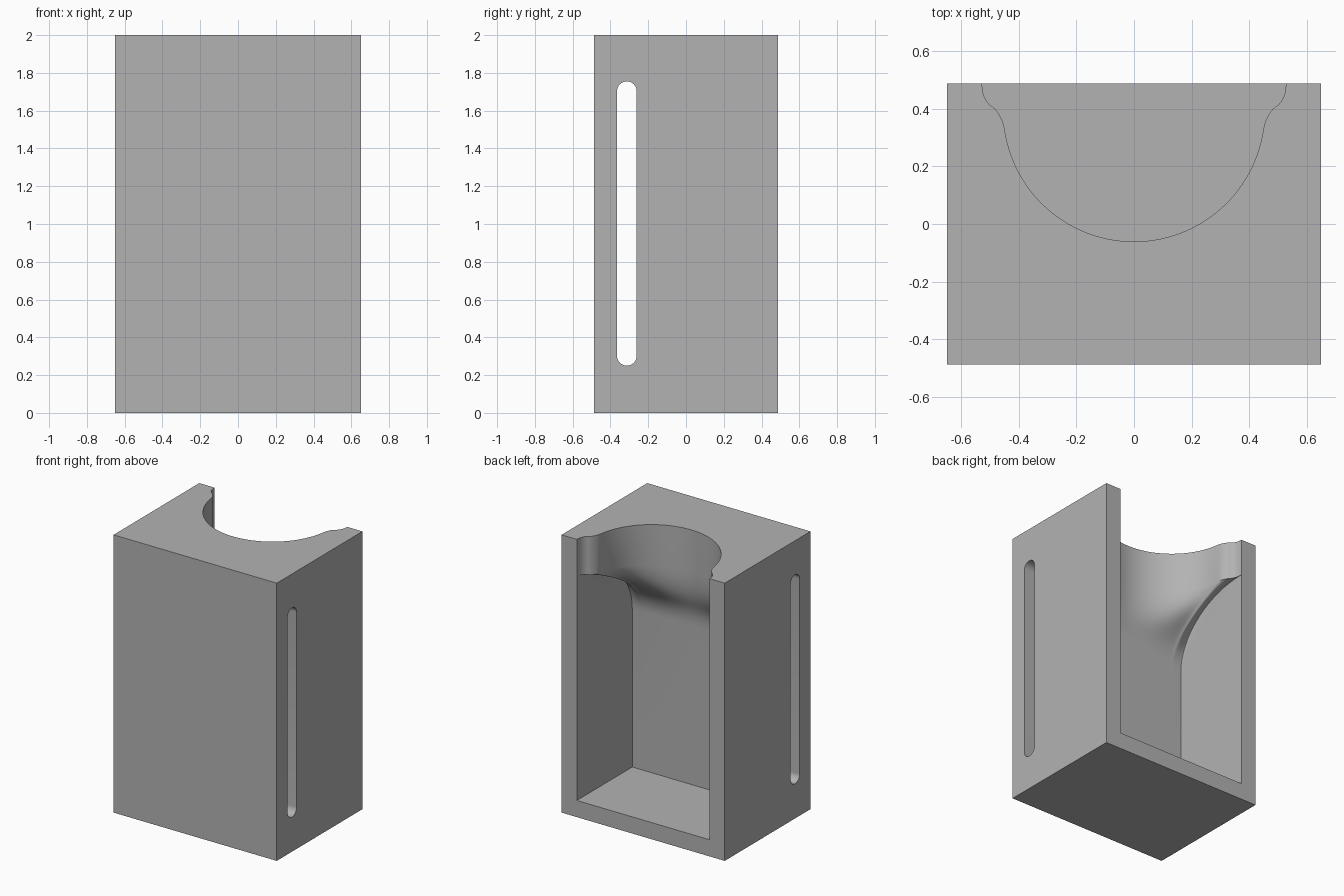
import bpy, bmesh, math
from mathutils import Vector
from mathutils.geometry import interpolate_bezier

if "Cube" in bpy.data.objects:
    bpy.data.objects.remove(bpy.data.objects["Cube"])

WIDTH, DEPTH, HEIGHT = 1.30, 0.975, 2.0
HALF, WALL_Y, FLOOR_Z = 0.528, -0.143, 0.12   # cavity limits
BACK, ABOVE = 0.7, 2.2                        # cutter overshoot

grey = bpy.data.materials.new("light_grey")
grey.use_nodes = True
grey.diffuse_color = (0.45, 0.45, 0.45, 1)
grey.node_tree.nodes["Principled BSDF"].inputs["Base Color"].default_value = grey.diffuse_color


def bezier(points, count):
    a, b, c, d = [Vector((p[0], p[1], 0)) for p in points]
    return [(v.x, v.y) for v in interpolate_bezier(a, b, c, d, count)]


def rings_object(name, rings):
    """Closed solid bridging a row of matching rings."""
    bm = bmesh.new()
    rows = [[bm.verts.new(p) for p in ring] for ring in rings]
    n = len(rows[0])
    for r, s in zip(rows, rows[1:]):
        for i in range(n):
            j = (i + 1) % n
            bm.faces.new((r[i], r[j], s[j], s[i]))
    bm.faces.new(rows[0][::-1])
    bm.faces.new(rows[-1])
    bmesh.ops.recalc_face_normals(bm, faces=bm.faces)
    mesh = bpy.data.meshes.new(name)
    bm.to_mesh(mesh)
    bm.free()
    mesh.materials.append(grey)
    obj = bpy.data.objects.new(name, mesh)
    bpy.context.collection.objects.link(obj)
    return obj


def mouth_outline():
    """Right half of the top opening: round arc, then an S shoulder."""
    cy, r = 0.393, 0.454
    end = math.acos((cy - 0.33) / r)
    arc = [(r * math.sin(end * i / 28), cy - r * math.cos(end * i / 28)) for i in range(29)]
    join = arc[-1]
    arc += bezier([join, (0.455, 0.365), (0.475, 0.395), (0.49, 0.406)], 8)[1:]
    arc += bezier([(0.49, 0.406), (0.515, 0.42), (HALF, 0.45), (HALF, DEPTH / 2)], 8)[1:-1]
    return arc + [(HALF, DEPTH / 2 + 0.001)]


def cavity_ring(x, mouth_y):
    """Side section: straight wall, curved overhang, straight neck."""
    k = (abs(x) / HALF) ** 3
    mix = lambda a, b: a + (b - a) * k
    path = bezier([(0, 1.26), (0, mix(1.46, 1.52)),
                   (mix(1, 0.45), mix(1.42, 1.73)), (1, mix(1.7, 1.73))], 20)
    ring = [(x, BACK, FLOOR_Z), (x, WALL_Y, FLOOR_Z)]
    ring += [(x, WALL_Y + t * (mouth_y - WALL_Y), z) for t, z in path]
    return ring + [(x, mouth_y, ABOVE), (x, BACK, ABOVE)]


# Solid body
rect = [(-WIDTH / 2, -DEPTH / 2), (WIDTH / 2, -DEPTH / 2), (WIDTH / 2, DEPTH / 2), (-WIDTH / 2, DEPTH / 2)]
body = rings_object("holder_body", [[(x, y, z) for x, y in rect] for z in (0, HEIGHT)])

# Cavity open to the back and top
half = mouth_outline()
outline = [(-x, y) for x, y in half[:0:-1]] + half
cavity = rings_object("cavity_cutter", [cavity_ring(x, y) for x, y in outline])

# Strap slot running through the thick front wall
SLOT_Y, SLOT_R, LOW, HIGH = -0.313, 0.052, 0.302, 1.703
capsule = []
for centre, start in ((HIGH, 0), (LOW, math.pi)):
    for i in range(17):
        a = start + math.pi * i / 16
        capsule.append((SLOT_Y + SLOT_R * math.cos(a), centre + SLOT_R * math.sin(a)))
slot = rings_object("slot_cutter", [[(x, y, z) for y, z in capsule] for x in (-1, 1)])

# Cut the body
bpy.context.view_layer.objects.active = body
for cutter in (cavity, slot):
    cutter.hide_render = True
    mod = body.modifiers.new(cutter.name, "BOOLEAN")
    mod.operation, mod.solver, mod.object = "DIFFERENCE", "EXACT", cutter
    bpy.ops.object.modifier_apply(modifier=mod.name)
    bpy.data.objects.remove(cutter)

bpy.ops.object.select_all(action="DESELECT")
body.select_set(True)
bpy.ops.object.shade_smooth_by_angle(angle=math.radians(30))
